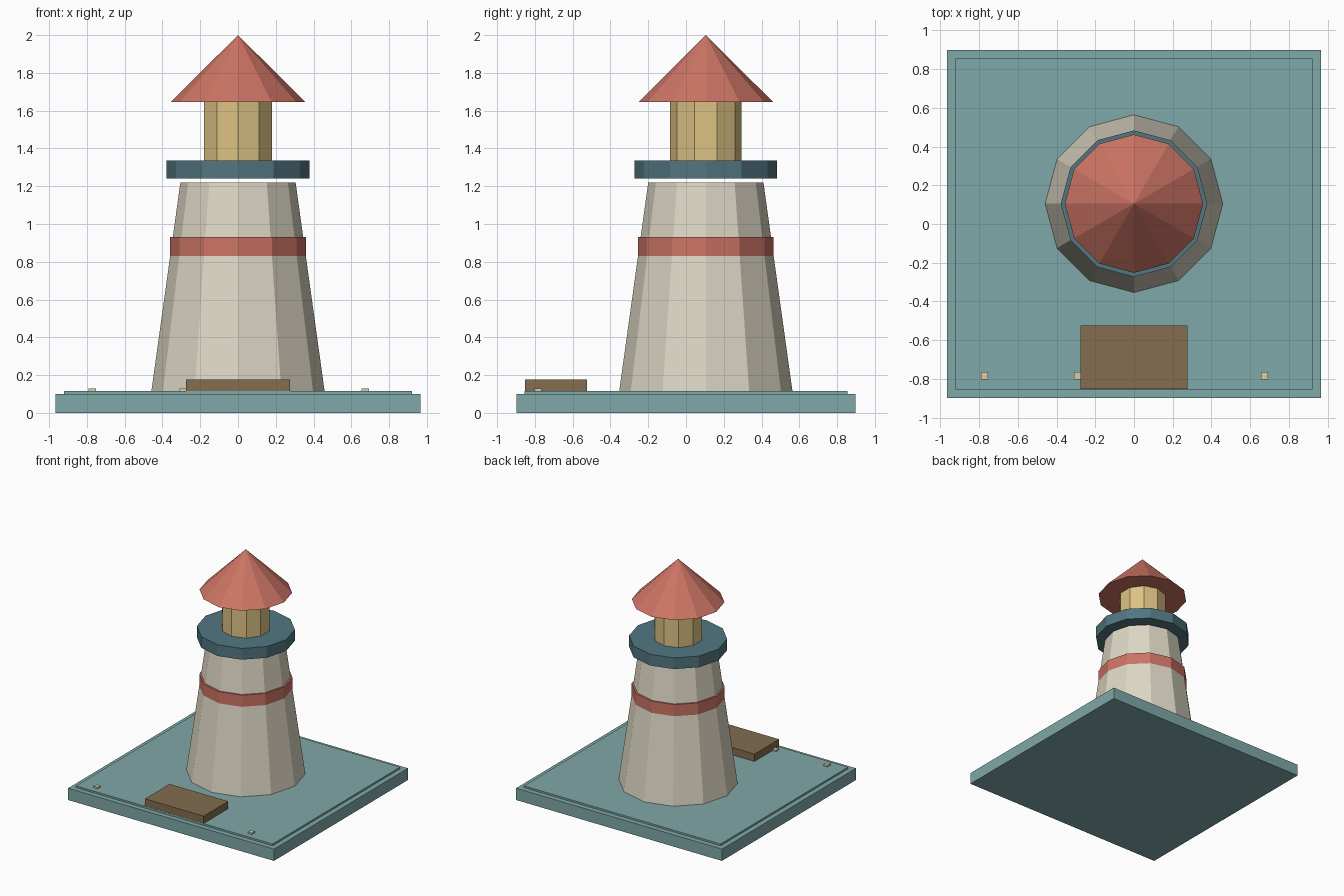
import bpy

if "Cube" in bpy.data.objects:
    bpy.data.objects.remove(bpy.data.objects["Cube"])

CY = 0.105  # tower axis offset in y


def material(name, hexcode):
    m = bpy.data.materials.new(name)
    srgb = [int(hexcode[i:i + 2], 16) / 255 for i in (0, 2, 4)]
    m.diffuse_color = (*[((c + 0.055) / 1.055) ** 2.4 for c in srgb], 1)
    m.use_nodes = True
    m.node_tree.nodes["Principled BSDF"].inputs["Base Color"].default_value = m.diffuse_color
    return m


SEA = material("sea_green", "80A8A8")
STONE = material("stone", "DDD6C4")
RED = material("red", "CC7464")
BLUE = material("slate_blue", "527680")
GLASS = material("warm_glass", "DCC284")
WOOD = material("wood", "836D50")
CREAM = material("cream", "D8CDA8")


def finish(name, mat):
    obj = bpy.context.object
    obj.name = name
    obj.data.materials.append(mat)
    return obj


def box(name, x0, x1, y0, y1, z0, z1, mat):
    bpy.ops.mesh.primitive_cube_add(
        size=1, location=((x0 + x1) / 2, (y0 + y1) / 2, (z0 + z1) / 2))
    bpy.context.object.scale = (x1 - x0, y1 - y0, z1 - z0)
    return finish(name, mat)


def ring(name, r0, r1, z0, z1, mat, sides=12):
    bpy.ops.mesh.primitive_cone_add(
        vertices=sides, radius1=r0, radius2=r1, depth=z1 - z0,
        location=(0, CY, (z0 + z1) / 2))
    return finish(name, mat)


# Stepped base
box("base", -0.965, 0.965, -0.897, 0.897, 0, 0.10, SEA)
box("base_top", -0.922, 0.922, -0.854, 0.854, 0.10, 0.115, SEA)

# Tower, from the ground up
ring("tower", 0.459, 0.305, 0.112, 1.22, STONE)
ring("tower_band", 0.359, 0.359, 0.83, 0.93, RED)
ring("gallery", 0.378, 0.378, 1.24, 1.335, BLUE)
ring("lantern_room", 0.19, 0.19, 1.33, 1.65, GLASS, sides=10)
ring("roof", 0.357, 0, 1.645, 2.0, RED)

# Wooden landing in front of the tower
box("landing", -0.275, 0.275, -0.853, -0.524, 0.115, 0.178, WOOD)

# Row of small pebbles along the front edge
for i in range(4):
    x = -0.772 + i * 0.482
    box(f"pebble_{i + 1}", x - 0.019, x + 0.019, -0.803, -0.765, 0.09, 0.128, CREAM)
